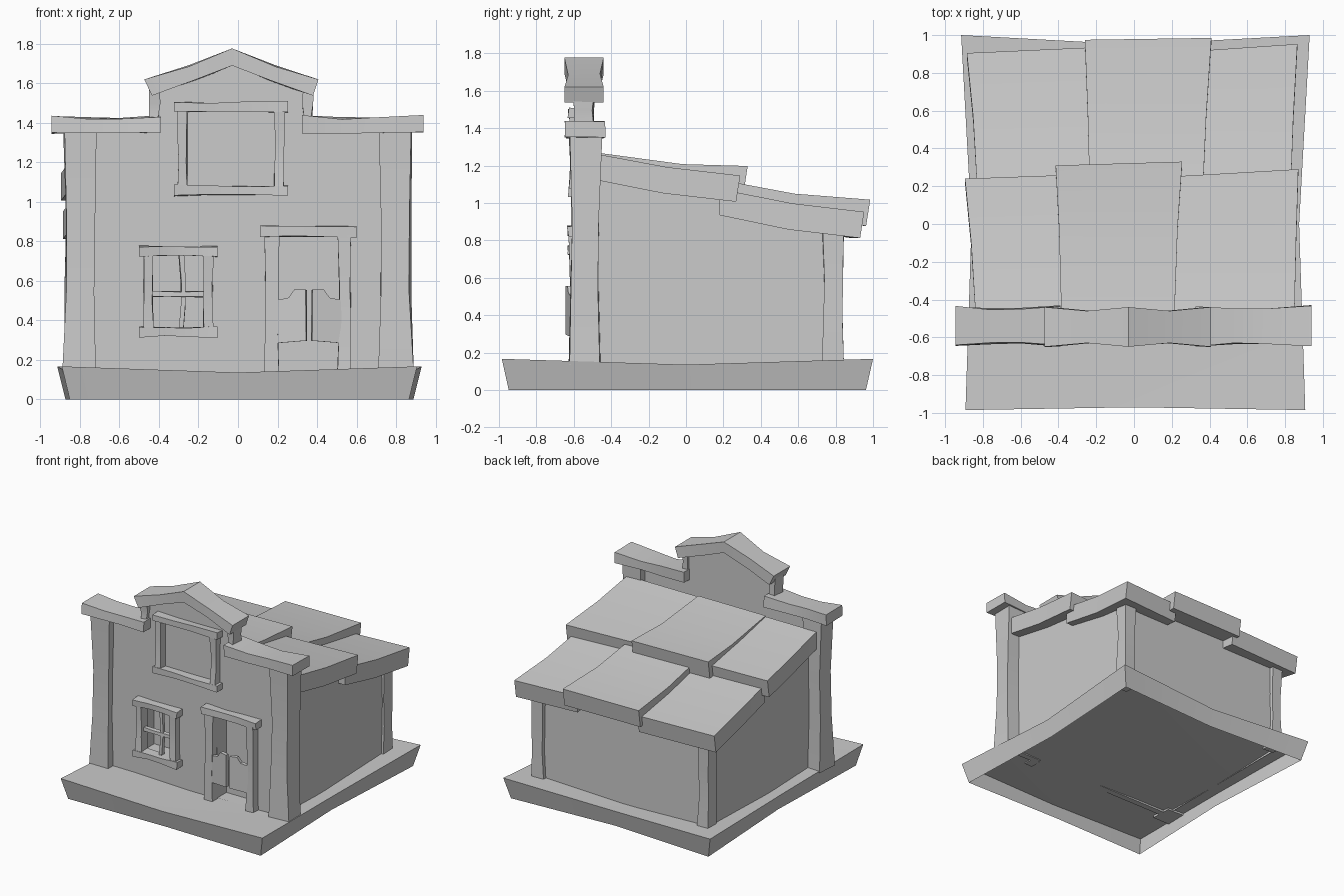
import bpy, bmesh, math, random
from mathutils import Vector, Matrix

if "Cube" in bpy.data.objects:
    bpy.data.objects.remove(bpy.data.objects["Cube"])

random.seed(4)


def finish(name, bm):
    bmesh.ops.remove_doubles(bm, verts=bm.verts, dist=1e-5)
    bmesh.ops.recalc_face_normals(bm, faces=bm.faces)
    me = bpy.data.meshes.new(name)
    bm.to_mesh(me)
    bm.free()
    ob = bpy.data.objects.new(name, me)
    bpy.context.collection.objects.link(ob)
    return ob


def loft(name, rings, caps=(True, True), closed=True):
    """Skin a list of equal-sized point rings and cap the chosen ends."""
    bm = bmesh.new()
    vs = [[bm.verts.new(p) for p in r] for r in rings]
    n = len(vs[0])
    for a, b in zip(vs, vs[1:]):
        for i in range(n if closed else n - 1):
            j = (i + 1) % n
            bm.faces.new((a[i], a[j], b[j], b[i]))
    for cap, ring in zip(caps, (vs[0], vs[-1])):
        if cap:
            bm.faces.new(ring)
    return finish(name, bm)


def beam(name, lo, hi, axis, waist=0.86, sag=(0, 0, 0), wobble=0.006):
    """Crooked timber: a box along one axis, pinched, shifted and roughened."""
    lo, hi = Vector(lo), Vector(hi)
    u, v = [k for k in range(3) if k != axis]
    rings = []
    for t, s, f in ((0, 1, 0), (0.33, waist, 1), (0.62, waist, 1), (1, 1, 0)):
        c = (lo + hi) / 2 + Vector(sag) * f
        c[axis] = lo[axis] + t * (hi[axis] - lo[axis])
        h = (hi - lo) / 2 * s
        ring = []
        for su, sv in ((-1, -1), (1, -1), (1, 1), (-1, 1)):
            p = c.copy()
            p[u] += su * h[u] + random.uniform(-wobble, wobble)
            p[v] += sv * h[v] + random.uniform(-wobble, wobble)
            ring.append(p)
        rings.append(ring)
    return loft(name, rings)


def panel(name, outlines, y0, y1):
    """Flat x-z outline (further outlines are holes) with thickness in y."""
    cu = bpy.data.curves.new(name, 'CURVE')
    cu.dimensions, cu.fill_mode = '2D', 'BOTH'
    cu.extrude = (y1 - y0) / 2
    for pts in outlines:
        sp = cu.splines.new('POLY')
        sp.points.add(len(pts) - 1)
        for p, (x, z) in zip(sp.points, pts):
            p.co = (x, z, 0, 1)
        sp.use_cyclic_u = True
    tmp = bpy.data.objects.new(name + "_outline", cu)
    bpy.context.collection.objects.link(tmp)
    bpy.context.view_layer.update()
    me = bpy.data.meshes.new_from_object(tmp.evaluated_get(bpy.context.evaluated_depsgraph_get()))
    bpy.data.objects.remove(tmp)
    bm = bmesh.new()
    bm.from_mesh(me)
    bm.transform(Matrix.Translation((0, (y0 + y1) / 2, 0)) @ Matrix.Rotation(math.pi / 2, 4, 'X'))
    return finish(name, bm)


# Base: sagging, flared slab that is open underneath
bm = bmesh.new()
top = {}
for i, x in enumerate((-0.915, 0, 0.93)):
    for j, y in enumerate((-0.985, 0, 1.0)):
        edge = abs(i - 1) + abs(j - 1)
        px = x * (0.975, 0.94, 1.0)[j]
        py = y * ((0.985, 1, 0.95)[j] if i == 1 else 1.0)
        top[i, j] = bm.verts.new((px, py, (0.13, 0.136, 0.167)[edge]))
for i in (0, 1):
    for j in (0, 1):
        bm.faces.new((top[i, j], top[i + 1, j], top[i + 1, j + 1], top[i, j + 1]))
rim = [e for e in bm.edges if e.is_boundary]
skirt = bmesh.ops.extrude_edge_only(bm, edges=rim)['geom']
for v in skirt:
    if isinstance(v, bmesh.types.BMVert):
        v.co = (v.co.x * 0.955, v.co.y * 0.962, 0)
finish("base", bm)

# False front with stepped gable, doorway notch and window opening
panel("front_wall", [
    [(-0.8, 0.135), (0.205, 0.135), (0.205, 0.825), (0.515, 0.825), (0.515, 0.135), (0.8, 0.135),
     (0.8, 1.38), (0.36, 1.38), (0.36, 1.57), (0.17, 1.64), (-0.03, 1.72),
     (-0.23, 1.64), (-0.43, 1.57), (-0.43, 1.38), (-0.8, 1.38)],
    [(-0.44, 0.36), (-0.165, 0.36), (-0.165, 0.73), (-0.44, 0.73)]], -0.56, -0.51)

# Shallow recesses behind the openings
for name, x0, x1, z0, z1 in (("window_recess", -0.44, -0.165, 0.36, 0.73), ("door_recess", 0.205, 0.515, 0.14, 0.825)):
    loft(name, [[(x0, y, z0), (x1, y, z0), (x1, y, z1), (x0, y, z1)] for y in (-0.555, -0.44)], (False, True))

# Side and back walls as one skin, with tops hidden in the roof
walls = [(-0.77, -0.53, 1.18), (-0.77, 0.2, 1.03), (-0.77, 0.805, 0.89),
         (0.77, 0.805, 0.89), (0.77, 0.2, 1.03), (0.77, -0.53, 1.18)]
loft("house_walls", [[(x, y, 0.135) for x, y, z in walls], walls], (False, False), False)

for s, side in ((-1, "left"), (1, "right")):
    # Corner posts and little gable posts
    x0, x1 = sorted((s * 0.718, s * 0.885))
    beam(side + "_front_post", (x0, -0.62, 0.135), (x1, -0.454, 1.37), 2, 0.87, wobble=0.009)
    x0, x1 = sorted((s * 0.69, s * 0.79))
    beam(side + "_back_post", (x0, 0.73, 0.135), (x1, 0.84, 0.88), 2, 0.9)
    x = -0.035 + s * 0.387
    beam(side + "_gable_post", (x - 0.027, -0.6, 1.36), (x + 0.027, -0.49, 1.58), 2, 0.87)

# Cornices on the low shoulders
beam("left_cornice", (-0.945, -0.645, 1.35), (-0.39, -0.435, 1.435), 0, 0.88, (0, 0, -0.005))
beam("right_cornice", (0.325, -0.645, 1.35), (0.94, -0.435, 1.435), 0, 0.88, (0, 0, -0.006))

# Bent gable cap: (top x, top z, bottom x, bottom z, depth inset)
loft("gable_cap", [[(xt, -0.65 + d, zt), (xt, -0.44 - d, zt + d / 3), (xb, -0.44 - d, zb - d / 3), (xb, -0.65 + d, zb)]
                   for xt, zt, xb, zb, d in ((-0.475, 1.62, -0.435, 1.538, 0), (-0.25, 1.685, -0.225, 1.615, 0.02),
                                             (-0.03, 1.777, -0.03, 1.69, 0), (0.19, 1.685, 0.165, 1.615, 0.02),
                                             (0.407, 1.62, 0.38, 1.538, 0))])


# Roof shingles: front x range, back x range, (y, top z) along the slope, skew of the back edge
def shingle(name, front, back, slope, skew=0.01, thick=0.14):
    rings = []
    for k, (y, z) in enumerate(slope):
        t = (0, 0.4, 1)[k]
        x0, x1 = [a + (b - a) * t for a, b in zip(front, back)]
        dy = 0.022 * (k > 0)
        y0, y1 = y - skew * (k == 2), y + skew * (k == 2)
        rings.append([(x0, y0, z), (x1, y1, z), (x1, y1 - dy, z - thick), (x0, y0 - dy, z - thick)])
    loft(name, rings)


upper = ((-0.465, 1.26), (-0.1, 1.192), (0.27, 1.147))
lower = ((0.18, 1.075), (0.57, 0.998), (0.935, 0.953))
shingle("roof_upper_left", (-0.84, -0.34), (-0.895, -0.34), [(y - 0.02 * (y > 0.2), z) for y, z in upper])
shingle("roof_upper_right", (0.85, 0.18), (0.87, 0.18), upper, -0.02)
shingle("roof_upper_middle", (-0.385, 0.215), (-0.415, 0.255), ((-0.465, 1.268), (-0.02, 1.208), (0.32, 1.198)))
shingle("roof_lower_left", (-0.83, -0.22), (-0.885, -0.22), [(y - 0.015 * (y > 0.9), z) for y, z in lower], 0.015)
shingle("roof_lower_right", (0.83, 0.34), (0.865, 0.34), lower, -0.018)
shingle("roof_lower_middle", (-0.235, 0.365), (-0.26, 0.41), ((0.18, 1.125), (0.58, 1.05), (0.98, 1.018)), 0.005)


# Trim frames on the front: bars overhang the side posts
def frame(name, x0, x1, z0, z1, post, bar, over, y=-0.622, sill=True):
    beam(name + "_head", (x0 - over, y - 0.008, z1 - bar), (x1 + over, -0.54, z1), 0, 0.87, wobble=0.005)
    if sill:
        beam(name + "_sill", (x0 - over, y - 0.008, z0), (x1 + over, -0.54, z0 + bar), 0, 0.87, wobble=0.005)
    for side, a in (("left", x0), ("right", x1 - post)):
        beam(f"{name}_{side}_post", (a, y, z0 + bar * 0.8 * sill), (a + post, -0.53, z1 - bar * 0.8), 2, 0.88,
             wobble=0.005)


frame("sign", -0.305, 0.235, 1.03, 1.507, 0.05, 0.053, 0.018)
frame("window", -0.48, -0.125, 0.315, 0.775, 0.05, 0.052, 0.02)
frame("door", 0.137, 0.575, 0.135, 0.877, 0.07, 0.055, 0.025, -0.624, False)

# Window bars
beam("window_upright", (-0.3, -0.58, 0.36), (-0.275, -0.55, 0.73), 2, 0.85, (0.01, 0, 0), 0.003)
beam("window_crossbar", (-0.44, -0.585, 0.518), (-0.165, -0.55, 0.548), 0, 0.85, wobble=0.003)

# Swinging half doors, hinged slightly open
leaf = [(0, 0.285), (0.15, 0.297), (0.148, 0.555), (0.09, 0.557), (0.06, 0.515), (0, 0.503)]
for s, hinge, side in ((1, 0.2, "left"), (-1, 0.52, "right")):
    ob = panel(side + "_swing_door", [[(s * x, z) for x, z in leaf]], -0.015, 0.015)
    ob.data.transform(Matrix.Translation((hinge, -0.602, 0)) @ Matrix.Rotation(-s * math.radians(11), 4, 'Z'))

# Shading: soft over the gentle bends, crisp at edges
for ob in bpy.context.collection.objects:
    ob.select_set(True)
    bpy.context.view_layer.objects.active = ob
bpy.ops.object.shade_smooth_by_angle(angle=math.radians(30))
